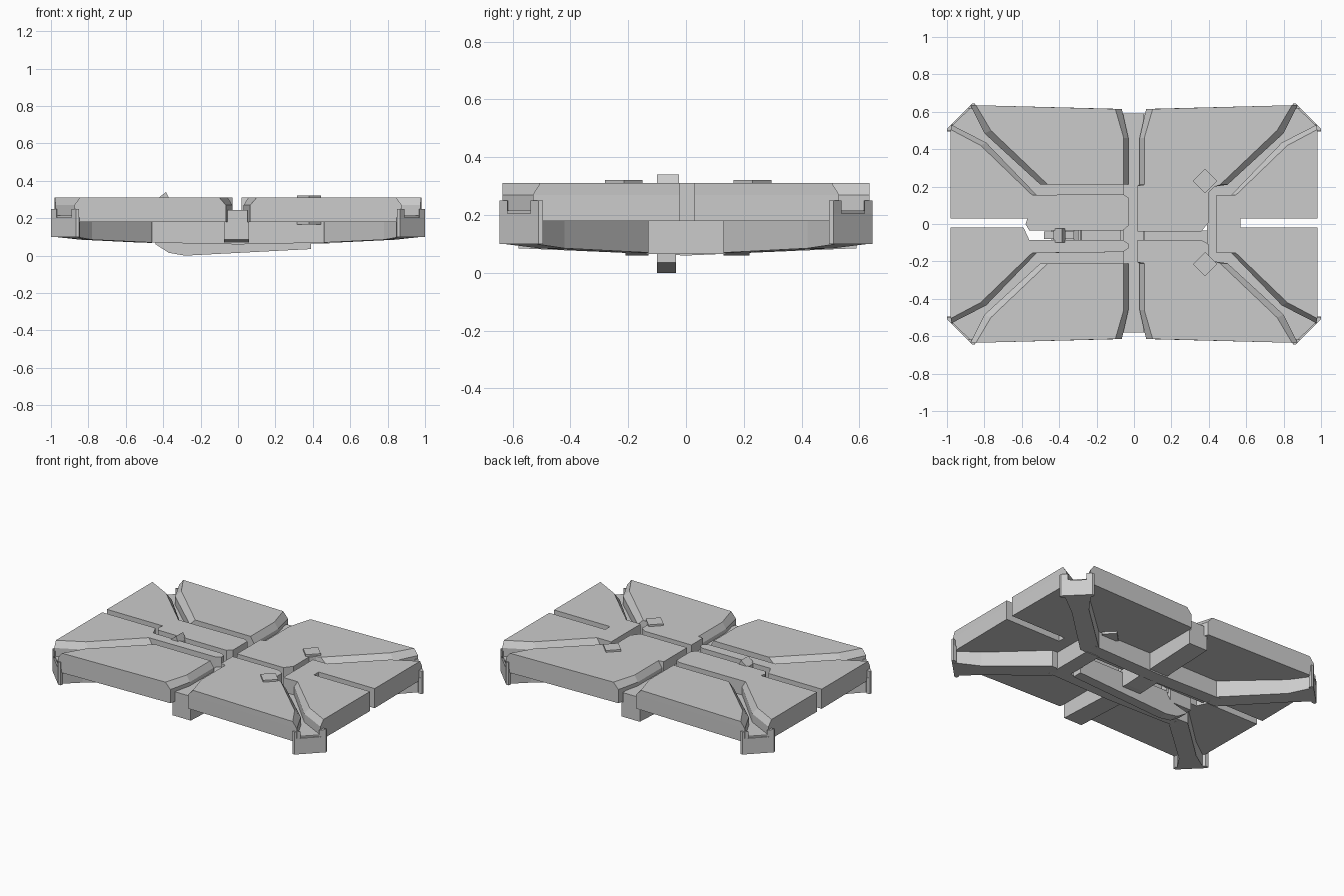
import bpy, bmesh

if "Cube" in bpy.data.objects:
    bpy.data.objects.remove(bpy.data.objects["Cube"])

def loft(name, rings, axis='z'):
    """Closed solid through rings of matching 3D points."""
    bm = bmesh.new()
    vs = [[bm.verts.new(p) for p in r] for r in rings]
    n = len(vs[0])
    bm.faces.new(vs[0])
    bm.faces.new(vs[-1])
    for a, b in zip(vs, vs[1:]):
        for i in range(n):
            j = (i + 1) % n
            bm.faces.new((a[i], a[j], b[j], b[i]))
    bmesh.ops.recalc_face_normals(bm, faces=bm.faces)
    me = bpy.data.meshes.new(name)
    bm.to_mesh(me)
    bm.free()
    ob = bpy.data.objects.new(name, me)
    bpy.context.collection.objects.link(ob)
    return ob

def panel(name, pts):
    """Deck plate; a 4-number point has its top shifted, giving a chamfer."""
    low = [p[:2] for p in pts]
    top = [p[-2:] for p in pts]
    return loft(name, [[(x, y, z) for x, y in r] for r, z in
                       ((low, .18), (low, .27), (top, .31))])

def prism(name, pts, z0, z1):
    return loft(name, [[(x, y, z) for x, y in pts] for z in (z0, z1)])

def box(name, x0, x1, y0, y1, z0, z1):
    return prism(name, [(x0, y0), (x1, y0), (x1, y1), (x0, y1)], z0, z1)

def side_profile(name, pts, y0, y1):
    return loft(name, [[(x, y, z) for x, z in pts] for y in (y0, y1)])

def flip(pts, sx, sy):
    return [tuple(v * (sx, sy)[i % 2] for i, v in enumerate(p)) for p in pts]

# Channel edges shared by the deck plates (back right quadrant)
long_edge = [(.875, .635, .845, .635), (.80, .485, .765, .50), (.50, .21, .46, .21)]
mid_edge = [(.03, .21, .055, .21), (.03, .46, .055, .46), (.065, .615, .10, .615)]
short_edge = [(.975, .53, .98, .505), (.79, .435, .82, .42), (.52, .155, .545, .155)]

# Long deck plates, back and front
for sy, side, inner in ((1, 'back', -.04), (-1, 'front', .085)):
    panel(side + '_left_plate', flip(long_edge + mid_edge, -1, sy))
    corner = .05 if side == 'back' else .025
    core = [(.43, .20), (.40, .17), (.40, inner + corner), (.36, inner), (.02, inner), (.02, .205)]
    panel(side + '_right_plate', flip(long_edge + core + mid_edge, 1, sy))

# End deck plates with the slots
panel('right_end_plate', short_edge + [(.44, .155), (.44, -.155)]
      + flip(short_edge[::-1], 1, -1)
      + [(.98, -.02), (.57, -.02), (.57, .03), (.98, .03)])
panel('left_end_plate_back', flip(short_edge, -1, 1)
      + [(-.06, .16), (-.03, .14), (-.03, -.01), (-.06, -.035),
         (-.56, -.035), (-.58, .0), (-.57, .03), (-.98, .03)])
panel('left_end_plate_front', flip(short_edge, -1, -1)
      + [(-.06, -.15), (-.03, -.13), (-.03, -.105), (-.06, -.085),
         (-.56, -.085), (-.59, -.02), (-.98, -.02)])

# Diagonal arms and corner caps
for sx in (-1, 1):
    for sy in (-1, 1):
        tag = ('left' if sx < 0 else 'right') + ('_front' if sy < 0 else '_back')
        arm = [(.865, .63), (.78, .51), (.46, .22), (.46, .13), (.53, .13),
               (.84, .42), (.98, .52)]
        depth = [.10, .085, .07, .068, .07, .085, .10]
        arm = flip(arm, sx, sy)
        loft(tag + '_arm', [[(x, y, z) for (x, y), z in zip(arm, depth)],
                            [(x, y, .215) for x, y in arm]])
        prism(tag + '_cap', flip([(1, .495), (1, .51), (.865, .645), (.85, .645),
                                  (.845, .625), (.975, .495)], sx, sy), .10, .205)
        # upright prongs at both ends of the cap
        prism(tag + '_prong_a', flip([(1, .495), (1, .51), (.97, .538), (.965, .505)],
                                     sx, sy), .205, .25)
        prism(tag + '_prong_b', flip([(.85, .645), (.865, .645), (.89, .618), (.855, .615)],
                                     sx, sy), .205, .25)

# Lengthwise rails, bottom slightly bowed
bow = [(-.49, .215), (-.49, .07), (0, .06), (.49, .07), (.49, .215)]
side_profile('back_rail', bow, .13, .22)
side_profile('front_rail', bow, -.21, -.13)
box('right_end_bar', .39, .49, -.14, .14, .065, .215)

# Cross beam with lower flange
box('cross_beam', -.055, .05, -.58, .59, .09, .245)
loft('cross_beam_flange', [[(x, y, z) for y, z in
     ((-.58, .18), (-.58, .085), (0, .06), (.59, .085), (.59, .18))] for x in (-.075, .06)])

# Keel and centre spine under the long groove
side_profile('keel', [(-.44, .07), (-.44, .06), (-.37, .015), (-.30, .003), (-.28, 0),
                      (.39, .035), (.39, .16), (-.28, .16), (-.32, .10)], -.10, -.035)
# Small fin in the groove
box('fin_post', -.48, -.32, -.08, -.04, .10, .25)
side_profile('fin', [(-.43, .25), (-.43, .305), (-.385, .34), (-.365, .30), (-.365, .25)],
             -.10, -.025)
box('fin_stop', -.30, -.285, -.085, -.035, .15, .28)

# Diamond pads through the right plates
for y, side in ((.23, 'back'), (-.215, 'front')):
    r = .065
    prism(side + '_pad', [(.38 - r, y), (.38, y - r), (.38 + r, y), (.38, y + r)], .165, .322)
